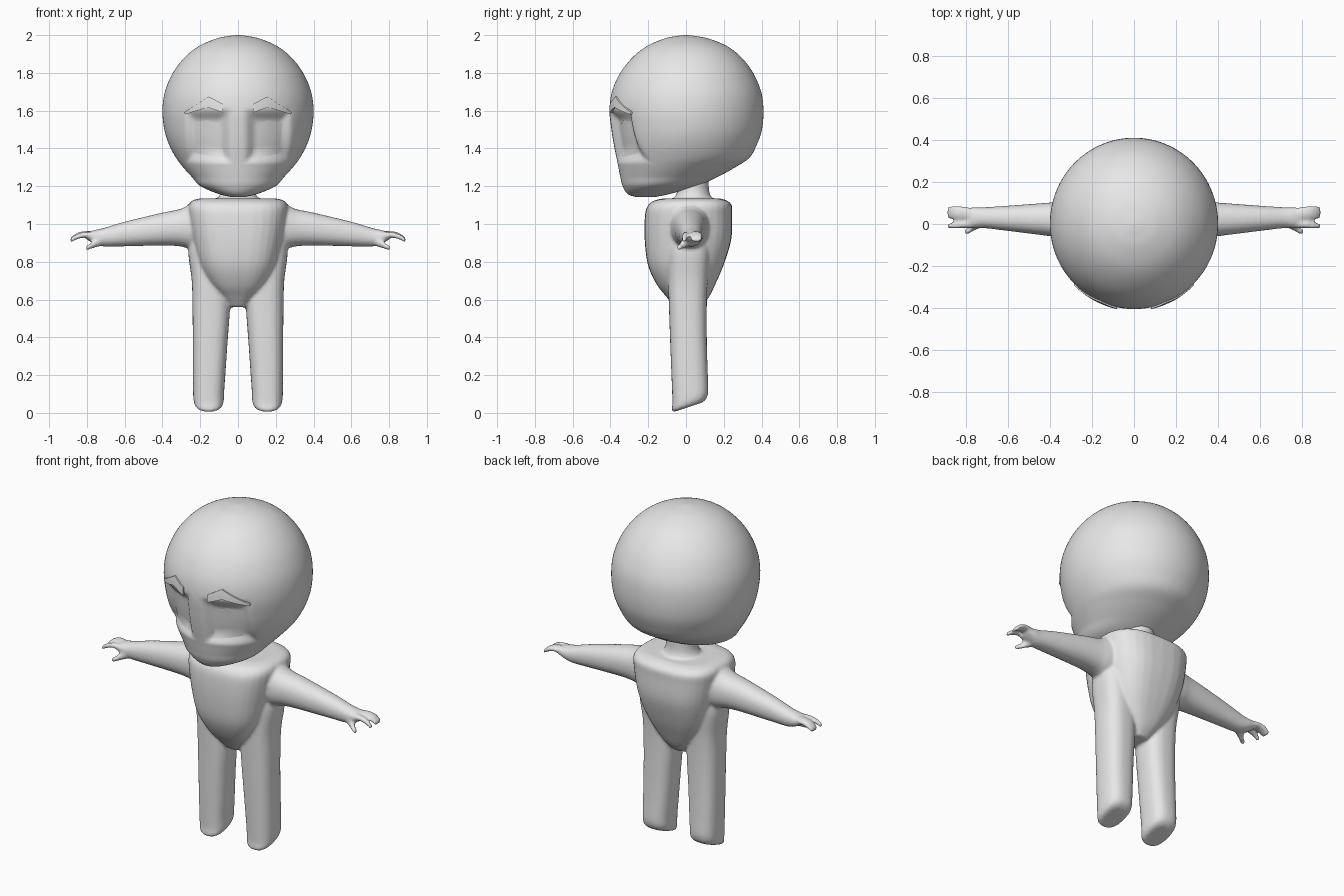
import bpy, bmesh, math
from mathutils import Vector

if "Cube" in bpy.data.objects:
    bpy.data.objects.remove(bpy.data.objects["Cube"])

grey = bpy.data.materials.new("plain grey")
grey.diffuse_color = (0.8, 0.8, 0.8, 1)
grey.use_nodes = True
grey.node_tree.nodes["Principled BSDF"].inputs["Base Color"].default_value = grey.diffuse_color


def densify(rings, steps):
    """Catmull-Rom interpolation between control rings."""
    out = []
    n = len(rings)
    for i in range(n - 1):
        p0, p1, p2, p3 = (rings[max(0, min(n - 1, i + k))] for k in (-1, 0, 1, 2))
        for s in range(steps):
            t = s / steps
            out.append(tuple(0.5 * (2 * b + (c - a) * t + (2 * a - 5 * b + 4 * c - d) * t * t
                                    + (3 * b - a - 3 * c + d) * t ** 3)
                             for a, b, c, d in zip(p0, p1, p2, p3)))
    out.append(rings[-1])
    return out


def loft(bm, axis, rings, side=1, power=2.0, segs=32):
    """Rings (t, u, v, half_u, half_v) along z (u,v = x,y) or x (u,v = y,z)."""
    loops = []
    for t, u, v, hu, hv in rings:
        loop = []
        for k in range(segs):
            a = 2 * math.pi * k / segs
            c, s = math.cos(a), math.sin(a)
            pu = u + hu * math.copysign(abs(c) ** (2 / power), c)
            pv = v + hv * math.copysign(abs(s) ** (2 / power), s)
            x, y, z = (pu, pv, t) if axis == 'z' else (t, pu, pv)
            loop.append(bm.verts.new((x * side, y, z)))
        loops.append(loop)
    for a, b in zip(loops, loops[1:]):
        for k in range(segs):
            j = (k + 1) % segs
            bm.faces.new((a[k], a[j], b[j], b[k]))
    bm.faces.new(loops[0])
    bm.faces.new(loops[-1])
    return [v for l in loops for v in l]


def finish(name, bm):
    bmesh.ops.recalc_face_normals(bm, faces=bm.faces[:])
    me = bpy.data.meshes.new(name)
    for f in bm.faces:
        f.smooth = True
    bm.to_mesh(me)
    bm.free()
    me.materials.append(grey)
    ob = bpy.data.objects.new(name, me)
    bpy.context.collection.objects.link(ob)
    return ob


def span(z, hx, y0, y1):
    """Centred ring given its front and back y."""
    return (z, 0, (y0 + y1) / 2, hx, (y1 - y0) / 2)


# Body: torso, neck, legs, arms and fingers fused into one skin
body = bmesh.new()
torso = [span(.56, .05, -.06, .08), span(.61, .09, -.10, .12), span(.68, .15, -.155, .155),
         span(.785, .205, -.202, .20), span(.92, .24, -.219, .24), span(1.05, .262, -.217, .244),
         span(1.10, .262, -.20, .242), span(1.125, .24, -.165, .215), span(1.135, .20, -.12, .18)]
loft(body, 'z', densify(torso, 5), power=2.8)
neck = [span(1.09, .14, -.09, .16), span(1.14, .105, -.06, .135),
        span(1.18, .088, -.045, .122), span(1.27, .085, -.04, .12)]
loft(body, 'z', densify(neck, 4))

leg = [(0, .155, .01, .055, .075), (.015, .155, .015, .073, .09), (.05, .155, .022, .081, .094),
       (.12, .155, .022, .083, .096), (.35, .148, .014, .091, .097), (.55, .142, .01, .099, .10),
       (.70, .145, .01, .10, .105), (.85, .158, .015, .105, .11), (.95, .16, .015, .09, .10)]
arm = [(.12, .02, .985, .11, .115), (.25, .02, .985, .10, .115), (.31, .02, .98, .09, .098),
       (.40, .022, .973, .08, .087), (.60, .027, .947, .06, .065), (.71, .03, .93, .05, .049),
       (.76, .03, .932, .05, .036), (.80, .03, .935, .045, .018)]
digits = [
    # broad finger, slim finger, thumb
    [(.76, .045, .94, .03, .022), (.82, .052, .945, .033, .017),
     (.86, .055, .933, .034, .016), (.888, .055, .912, .028, .012)],
    [(.75, .0, .935, .02, .022), (.81, -.003, .942, .016, .016),
     (.86, -.008, .93, .014, .015), (.89, -.01, .908, .011, .012)],
    [(.72, .01, .915, .025, .03), (.76, -.01, .895, .022, .022),
     (.785, -.03, .88, .016, .016), (.805, -.037, .873, .012, .012)],
]
for side in (1, -1):
    for v in loft(body, 'z', densify(leg, 5), side, 2.6):
        # slanted sole, higher at the heel
        v.co.z += max(0, v.co.y + .08) * .33 * max(0, 1 - v.co.z / .2)
    loft(body, 'x', densify(arm, 5), side, 2.2)
    for d in digits:
        loft(body, 'x', densify(d, 4), side, segs=16)
body_ob = finish("body", body)
rm = body_ob.modifiers.new("fuse", 'REMESH')
rm.mode = 'VOXEL'
rm.voxel_size = 0.009
rm.use_smooth_shade = True
sm = body_ob.modifiers.new("soften", 'SMOOTH')
sm.factor = 0.5
sm.iterations = 5

# Head: big rounded skull with a forward chin
head_rings = densify([
    span(1.142, .03, -.26, -.17), span(1.158, .10, -.308, -.09), span(1.20, .198, -.335, .06),
    span(1.25, .245, -.348, .17), span(1.30, .29, -.358, .26), span(1.35, .328, -.368, .335),
    span(1.42, .365, -.382, .375), span(1.50, .39, -.395, .402), span(1.60, .40, -.405, .41),
    span(1.70, .387, -.392, .398), span(1.80, .345, -.348, .355), span(1.88, .284, -.285, .295),
    span(1.94, .21, -.21, .22), span(1.98, .12, -.12, .125), span(1.995, .05, -.05, .05),
    span(2.0, .004, -.004, .004)], 8)


def front_y(x, z):
    for a, b in zip(head_rings, head_rings[1:]):
        if a[0] <= z <= b[0]:
            t = (z - a[0]) / (b[0] - a[0])
            yc, hx, hy = (a[i] + (b[i] - a[i]) * t for i in (2, 3, 4))
            return yc - hy * math.sqrt(max(0, 1 - (x / hx) ** 2))


def dent(x, z):
    """Depth of the eye sockets."""
    d = max(abs(abs(x) - .16) / .105, abs(z - 1.465) / .125)
    t = max(0, min(1, (1.2 - d) / .6))
    return .04 * t * t * (3 - 2 * t)


head = bmesh.new()
for v in loft(head, 'z', head_rings, segs=128):
    if v.co.y < -.1:
        v.co.y += dent(v.co.x, v.co.z)
finish("head", head)


def patch(name, top, bottom, offset, follow, thick=0, n=6):
    """Mirrored pair of plates that follow the face between two polylines."""
    bm = bmesh.new()
    for side in (1, -1):
        rows = []
        for i in range(len(top) - 1):
            for s in range(n + (i == len(top) - 2)):
                a = Vector(top[i]).lerp(Vector(top[i + 1]), s / n)
                b = Vector(bottom[i]).lerp(Vector(bottom[i + 1]), s / n)
                row = []
                for k in range(n + 1):
                    p = a.lerp(b, k / n)
                    y = front_y(p.x, p.y) + follow * dent(p.x, p.y) - offset
                    row.append(bm.verts.new((p.x * side, y, p.y)))
                rows.append(row)
        for r, q in zip(rows, rows[1:]):
            for k in range(n):
                f = (r[k], r[k + 1], q[k + 1], q[k])
                bm.faces.new(f if side < 0 else f[::-1])
    if thick:
        shell = bmesh.ops.extrude_face_region(bm, geom=bm.faces[:])
        for e in shell['geom']:
            if isinstance(e, bmesh.types.BMVert):
                e.co.y += thick
    ob = finish(name, bm)
    bpy.context.view_layer.objects.active = ob
    ob.select_set(True)
    bpy.ops.object.shade_smooth_by_angle(angle=math.radians(40))
    ob.select_set(False)


# Eyes set into the sockets, brows standing proud above them
patch("eyes", [(.08, 1.517), (.16, 1.55), (.233, 1.535)],
      [(.08, 1.353), (.15, 1.36), (.217, 1.374)], .003, 1)
patch("brows", [(.08, 1.635), (.155, 1.675), (.285, 1.592)],
      [(.08, 1.59), (.16, 1.618), (.28, 1.58)], .008, 0, .03)
